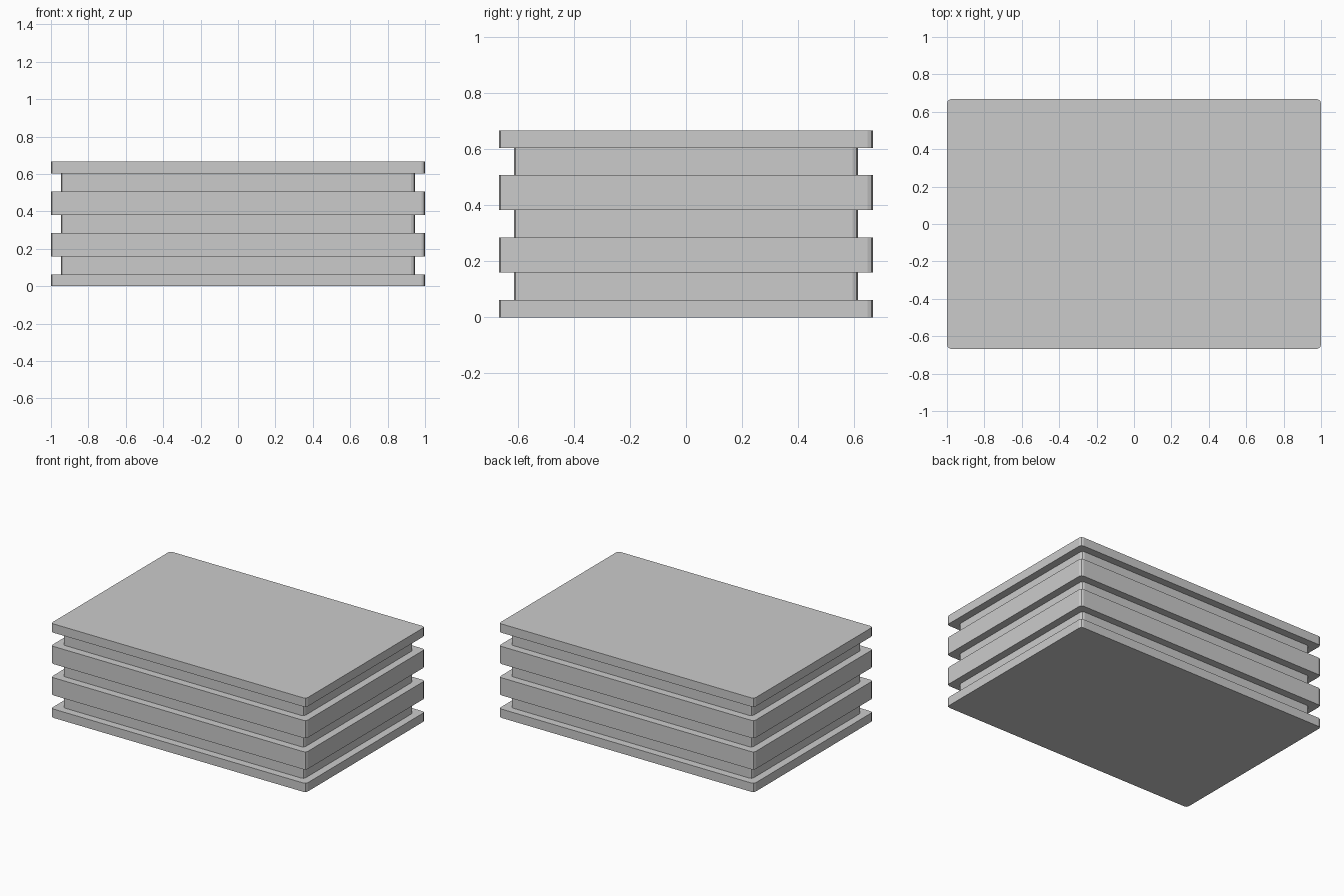
import bpy
import bmesh
from math import cos, sin, pi

if "Cube" in bpy.data.objects:
    bpy.data.objects.remove(bpy.data.objects["Cube"])


def rounded_outline(hx, hy, r, steps=2):
    """Rectangle outline with small faceted corner bevels."""
    pts = []
    for i, (sx, sy) in enumerate([(1, 1), (-1, 1), (-1, -1), (1, -1)]):
        for k in range(steps + 1):
            a = (i + k / steps) * pi / 2
            pts.append((sx * (hx - r) + r * cos(a), sy * (hy - r) + r * sin(a)))
    return pts


def slab(name, hx, hy, r, z0, z1):
    bm = bmesh.new()
    outline = rounded_outline(hx, hy, r)
    low = [bm.verts.new((x, y, z0)) for x, y in outline]
    high = [bm.verts.new((x, y, z1)) for x, y in outline]
    bm.faces.new(low[::-1])
    bm.faces.new(high)
    n = len(outline)
    for i in range(n):
        j = (i + 1) % n
        bm.faces.new((low[i], low[j], high[j], high[i]))
    mesh = bpy.data.meshes.new(name)
    bm.to_mesh(mesh)
    bm.free()
    obj = bpy.data.objects.new(name, mesh)
    bpy.context.collection.objects.link(obj)
    return obj


HX, HY = 1.0, 0.667      # rim half sizes
INSET = 0.054            # depth of the grooves
PITCH = 0.222            # height of one stacked layer
RIM = 0.0625             # rim thickness at the top and bottom of a layer

# Wide rims: thin at both ends, double thickness where layers meet
for i in range(4):
    bottom = max(0.0, i * PITCH - RIM)
    top = min(3 * PITCH, i * PITCH + RIM)
    slab(f"rim_{i + 1}", HX, HY, 0.02, bottom, top)

# Recessed cores between the rims, seated slightly into them
for i in range(3):
    slab(f"core_{i + 1}", HX - INSET, HY - INSET, 0.02,
         i * PITCH + RIM - 0.01, (i + 1) * PITCH - RIM + 0.01)
